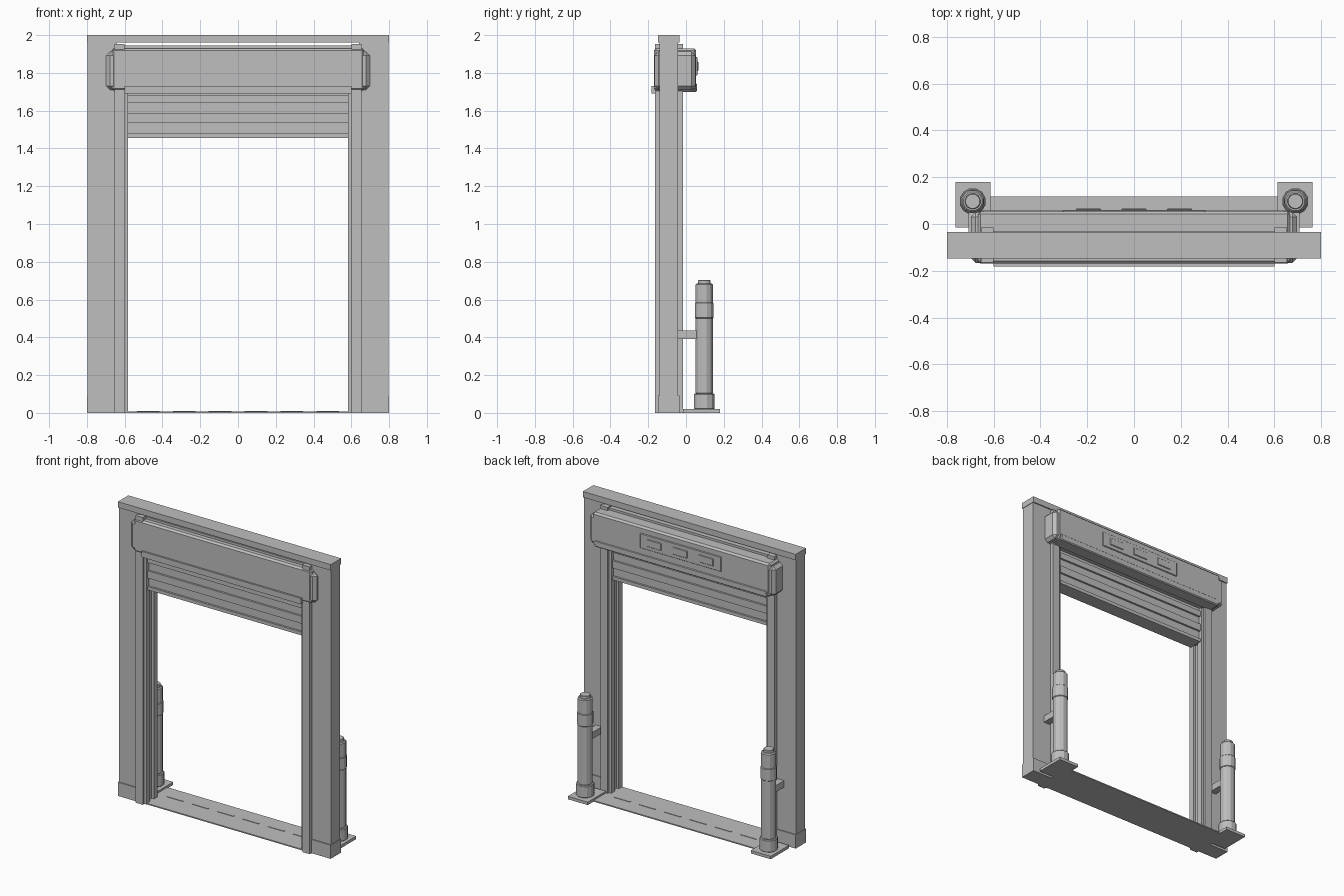
import bpy
import math

old = bpy.data.objects.get("Cube")
if old:
    bpy.data.objects.remove(old, do_unlink=True)

# Single flat grey material
grey = bpy.data.materials.new("plain grey")
grey.use_nodes = True
GREY = (0.52, 0.52, 0.52, 1)
grey.diffuse_color = GREY
grey.node_tree.nodes["Principled BSDF"].inputs["Base Color"].default_value = GREY


def finish(obj, name, bevel=0):
    obj.name = name
    obj.data.materials.append(grey)
    if bevel:
        mod = obj.modifiers.new("bevel", "BEVEL")
        mod.width = bevel
        mod.segments = 1
    return obj


def box(name, x, y, z, bevel=0):
    """Box from three (low, high) ranges."""
    ranges = (x, y, z)
    bpy.ops.mesh.primitive_cube_add(size=1, location=[(a + b) / 2 for a, b in ranges])
    obj = bpy.context.object
    obj.scale = [abs(b - a) for a, b in ranges]
    bpy.ops.object.transform_apply(location=False, rotation=False, scale=True)
    return finish(obj, name, bevel)


def pair(name, x, y, z, bevel=0):
    """Matching boxes on the left (+x) and right (-x)."""
    box("left_" + name, x, y, z, bevel)
    box("right_" + name, (-x[1], -x[0]), y, z, bevel)


def column(name, x, y, z, radius, bevel=0):
    bpy.ops.mesh.primitive_cylinder_add(
        vertices=12, radius=radius, depth=z[1] - z[0],
        location=(x, y, (z[0] + z[1]) / 2), rotation=(0, 0, math.pi / 12))
    finish(bpy.context.object, name, bevel)


# Door frame
DEEP = (-0.147, -0.035)
box("header", (-0.8, 0.8), DEEP, (1.96, 2))
pair("jamb", (0.64, 0.797), (-0.14, -0.042), (0.09, 1.96))
pair("jamb_plinth", (0.64, 0.8), DEEP, (0, 0.093))

# Guide rails with an inner channel
pair("rail", (0.6, 0.655), (-0.165, -0.015), (0, 1.952))
pair("rail_front_lip", (0.583, 0.6), (-0.15, -0.11), (0, 1.7))
pair("rail_back_lip", (0.583, 0.6), (-0.07, -0.03), (0, 1.7))

# Roller housing
box("housing", (-0.668, 0.668), (-0.17, 0.054), (1.705, 1.93), 0.012)
pair("housing_cap", (0.64, 0.698), (-0.166, 0.05), (1.71, 1.912), 0.02)
box("housing_front_lip", (-0.6, 0.6), (-0.182, -0.13), (1.69, 1.73))
box("housing_back_lip", (-0.65, 0.65), (-0.03, 0.058), (1.7, 1.745), 0.006)
box("housing_top_strip", (-0.6, 0.6), (-0.13, -0.03), (1.92, 1.945))

# Control panel on the back of the housing
box("back_panel", (-0.305, 0.305), (0.045, 0.06), (1.785, 1.885), 0.003)
for i in range(3):
    c = (i - 1) * 0.195
    box(f"panel_plate_{i + 1}", (c - 0.054, c + 0.054), (0.058, 0.066),
        (1.81, 1.86), 0.003)

# Half-open shutter curtain
box("curtain", (-0.6, 0.6), (-0.125, -0.055), (1.46, 1.72))
for name, low, high in (("upper_slat", 1.64, 1.68), ("lower_slat", 1.535, 1.585),
                        ("bottom_bar", 1.455, 1.478)):
    box(name, (-0.583, 0.583), (-0.138, -0.042), (low, high))

# Floor sill with tread plates
box("sill", (-0.613, 0.613), (-0.147, 0.117), (0, 0.008))
for i in range(6):
    c = (i - 2.5) * 0.19
    box(f"sill_tread_{i + 1}", (c - 0.06, c + 0.06), (0.0, 0.01), (0.007, 0.011))

# Guard posts with base plates and wall brackets
PX, PY = 0.69, 0.097
pair("post_plate", (0.613, 0.763), (-0.016, 0.18), (0, 0.02))
pair("post_bracket", (0.662, 0.708), (-0.045, 0.08), (0.39, 0.435))
for side, x in (("left", PX), ("right", -PX)):
    column(side + "_post_base", x, PY, (0.02, 0.102), 0.057, 0.004)
    column(side + "_post_shaft", x, PY, (0.1, 0.685), 0.047, 0.006)
    column(side + "_post_band", x, PY, (0.5, 0.585), 0.051, 0.004)
    column(side + "_post_cap", x, PY, (0.68, 0.703), 0.034, 0.003)
